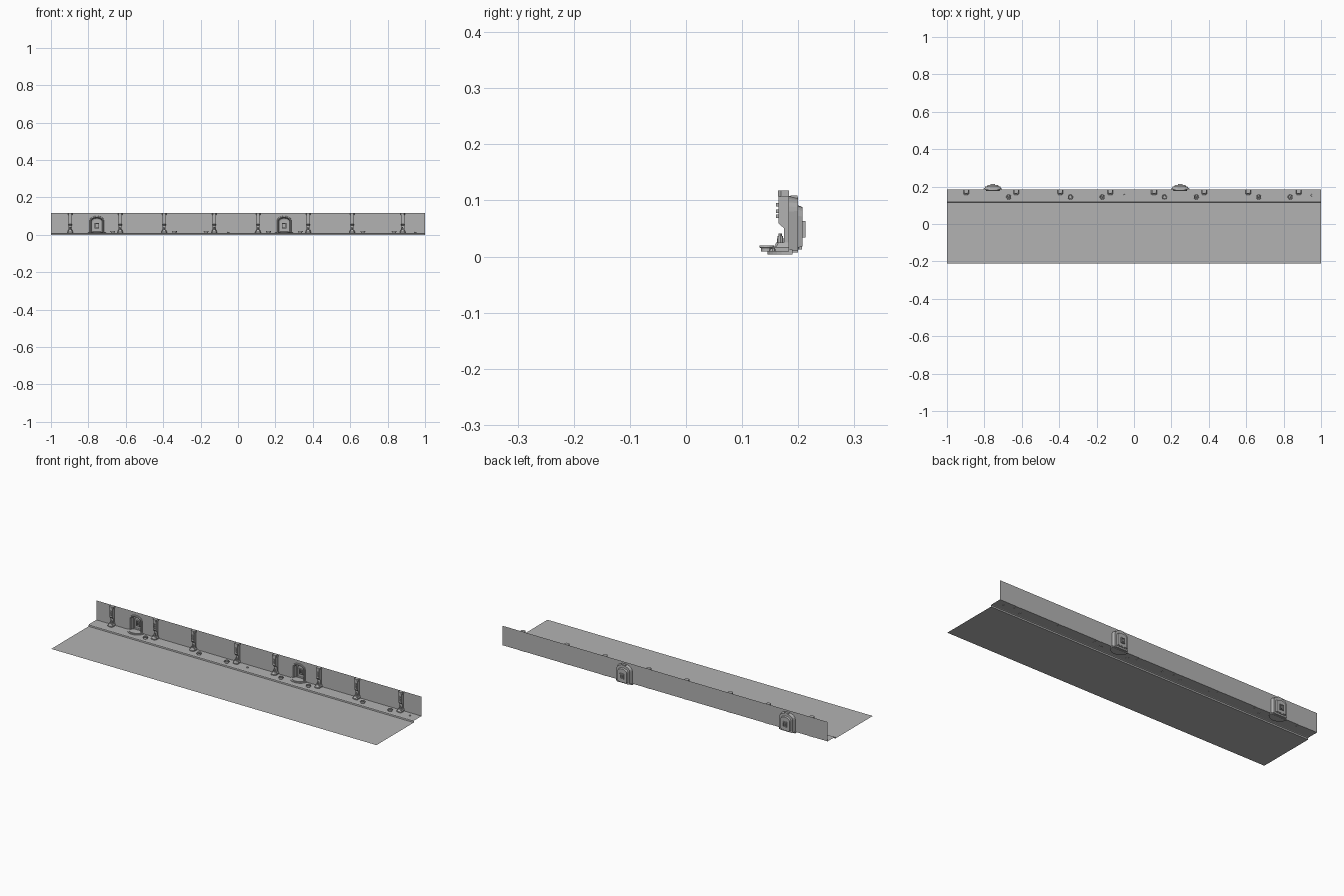
import bpy, bmesh
from math import pi, sin, cos

if "Cube" in bpy.data.objects:
    bpy.data.objects.remove(bpy.data.objects["Cube"])

WALL_Y, WALK_Z, TOP_Z = 0.184, 0.010, 0.118
NICHES = (-0.755, 0.247)

grey = bpy.data.materials.new("dark_grey")
grey.diffuse_color = (0.45, 0.45, 0.45, 1)
grey.use_nodes = True
grey.node_tree.nodes["Principled BSDF"].inputs["Base Color"].default_value = grey.diffuse_color


def finish(name, bm, normals=True):
    if normals:
        bmesh.ops.recalc_face_normals(bm, faces=bm.faces[:])
    me = bpy.data.meshes.new(name)
    bm.to_mesh(me)
    bm.free()
    me.materials.append(grey)
    ob = bpy.data.objects.new(name, me)
    bpy.context.collection.objects.link(ob)
    return ob


def loft(bm, rows, close=False, caps=False):
    """Skin between rows of points; close wraps each row, caps fills the ends."""
    rows = [[bm.verts.new(p) for p in r] for r in rows]
    n = len(rows[0])
    for p, q in zip(rows, rows[1:]):
        for i in range(n if close else n - 1):
            j = (i + 1) % n
            bm.faces.new((p[i], p[j], q[j], q[i]))
    if caps:
        bm.faces.new(rows[0])
        bm.faces.new(rows[-1])
    return rows


def prism(bm, pts, vec):
    """Closed outline of 3D points, extruded along vec."""
    loft(bm, [pts, [tuple(a + b for a, b in zip(p, vec)) for p in pts]], True, True)


def box(bm, x0, x1, y0, y1, z0, z1):
    prism(bm, [(x0, y0, z0), (x1, y0, z0), (x1, y0, z1), (x0, y0, z1)], (0, y1 - y0, 0))


def turned(bm, x, y, prof, n=16):
    """Solid of revolution about a vertical axis from (radius, z) pairs."""
    loft(bm, [[(x + r * cos(2 * pi * i / n), y + r * sin(2 * pi * i / n), z) for i in range(n)]
              for r, z in prof], True, True)


def arch(x, hw, z0, top, drop=0.6, n=10):
    """Arch outline (x, z), left foot over the crown to right foot."""
    rise = hw * drop
    pts = [(x - hw, z0)]
    pts += [(x - hw * cos(pi * i / n), top - rise + rise * sin(pi * i / n)) for i in range(n + 1)]
    return pts + [(x + hw, z0)]


# Ground sheet: road, kerb lip and walkway, swept from one profile
bm = bmesh.new()
prof = [(-0.212, 0.0), (0.015, 0.0), (0.116, 0.0), (0.117, WALK_Z - 0.002), (0.121, WALK_Z), (WALL_Y, WALK_Z)]
loft(bm, [[(1, y, z) for y, z in prof], [(-1, y, z) for y, z in prof]])
for f in bm.faces:
    f.normal_update()
    if f.normal.z < 0:
        f.normal_flip()
finish("road_and_walkway", bm, False)

# Wall sheet with arched openings, built as strips above and between the arches
bm = bmesh.new()
line = [(-1, WALK_Z)]
for nx in NICHES:
    line += arch(nx, 0.034, WALK_Z, 0.096)
line += [(1, WALK_Z)]
for (xa, za), (xb, zb) in zip(line, line[1:]):
    if xb - xa > 1e-5:
        bm.faces.new([bm.verts.new(p) for p in ((xa, WALL_Y, za), (xb, WALL_Y, zb),
                                                (xb, WALL_Y, TOP_Z), (xa, WALL_Y, TOP_Z))])
bmesh.ops.remove_doubles(bm, verts=bm.verts[:], dist=1e-5)
finish("back_wall", bm, False)

for k, nx in enumerate(NICHES):
    # Arched niche: rim, splayed reveal and inner step, with a tapering outer shell
    bm = bmesh.new()
    tiers = [(0.038, 0.101, 0.185), (0.037, 0.1, 0.179), (0.034, 0.096, 0.177), (0.030, 0.091, 0.181),
             (0.028, 0.089, 0.199), (0.022, 0.081, 0.201), (0.022, 0.081, 0.207)]
    last = loft(bm, [[(x, y, z) for x, z in arch(nx, hw, WALK_Z + 0.003, top)] for hw, top, y in tiers])[-1]
    bm.faces.new(last)
    box(bm, nx - 0.036, nx + 0.036, 0.178, 0.2, 0.007, WALK_Z + 0.003)
    finish(f"niche_reveal_{k}", bm)
    bm = bmesh.new()
    shell = [(0.046, 0.108, 0.184, WALK_Z), (0.040, 0.105, 0.2, WALK_Z), (0.031, 0.091, 0.2, 0.016),
             (0.028, 0.088, 0.208, 0.018)]
    last = loft(bm, [[(x, y, z) for x, z in arch(nx, hw, z0, top)] for hw, top, y, z0 in shell], True)[-1]
    bm.faces.new(last)
    box(bm, nx - 0.014, nx + 0.014, 0.186, 0.199, 0.1, 0.109)      # crown block
    finish(f"niche_shell_{k}", bm)
    # Hatch through the niche back: frame and panel
    bm = bmesh.new()
    for x0, x1, z0, z1 in ((-0.012, -0.008, 0.034, 0.063), (0.008, 0.012, 0.034, 0.063),
                           (-0.008, 0.008, 0.034, 0.038), (-0.008, 0.008, 0.059, 0.063)):
        box(bm, nx + x0, nx + x1, 0.198, 0.213, z0, z1)
    box(bm, nx - 0.003, nx + 0.003, 0.199, 0.212, 0.042, 0.055)
    finish(f"niche_hatch_{k}", bm)
    # Half-round doorstep
    bm = bmesh.new()
    for r, z0, z1 in ((0.049, 0.004, 0.0125), (0.041, 0.0125, 0.0155)):
        half = [(nx - r * cos(pi * i / 14), 0.19 - r * 0.92 * sin(pi * i / 14), z0) for i in range(15)]
        prism(bm, half, (0, 0, z1 - z0))
    finish(f"niche_step_{k}", bm)

# Wall posts with clips and feet
for k, px in enumerate((-0.897, -0.63, -0.395, -0.127, 0.107, 0.375, 0.61, 0.88)):
    bm = bmesh.new()
    cap = [(px - 0.012, 0.184), (px - 0.012, 0.169), (px - 0.008, 0.164),
           (px + 0.008, 0.164), (px + 0.012, 0.169), (px + 0.012, 0.184)]
    prism(bm, [(x, y, 0.107) for x, y in cap], (0, 0, TOP_Z - 0.107))
    side = [(0.184, 0.024), (0.175, 0.024), (0.175, 0.05), (0.165, 0.059), (0.165, 0.107), (0.184, 0.107)]
    prism(bm, [(px - 0.009, y, z) for y, z in side], (0.018, 0, 0))
    finish(f"wall_post_{k}", bm)
    bm = bmesh.new()
    for z in (0.072, 0.081, 0.092):
        box(bm, px - 0.005, px + 0.005, 0.16, 0.166, z - 0.003, z + 0.003)
    finish(f"post_clips_{k}", bm)
    bm = bmesh.new()
    foot = [(-0.015, 0.184), (0.015, 0.184), (0.015, 0.158), (0.01, 0.153), (-0.01, 0.153), (-0.015, 0.158)]
    # tapering foot, narrowing toward its top
    loft(bm, [[(px + x * s, 0.184 + (y - 0.184) * s, z) for x, y in foot]
              for s, z in ((1, 0.009), (1, 0.016), (0.85, 0.019), (0.75, 0.025))], True, True)
    turned(bm, px, 0.168, [(0.006, 0.025), (0.005, 0.037), (0.003, 0.037), (0.003, 0.041)], 8)
    finish(f"post_foot_{k}", bm)

# Round lids on the walkway, each with a sunken top and a knob
for k, x in enumerate((-0.67, -0.34, -0.17, 0.163, 0.333, 0.667, 0.835)):
    bm = bmesh.new()
    turned(bm, x, 0.144, [(0.010, 0.009), (0.010, 0.015), (0.0135, 0.016), (0.0125, 0.020),
                          (0.0095, 0.020), (0.008, 0.0165)])
    turned(bm, x, 0.144, [(0.004, 0.016), (0.003, 0.020)], 8)
    finish(f"round_lid_{k}", bm)

# Small studs on the walkway
for k, x in enumerate((-0.05, 0.95)):
    bm = bmesh.new()
    turned(bm, x, 0.154, [(0.006, 0.009), (0.005, 0.014)], 8)
    finish(f"floor_stud_{k}", bm)
